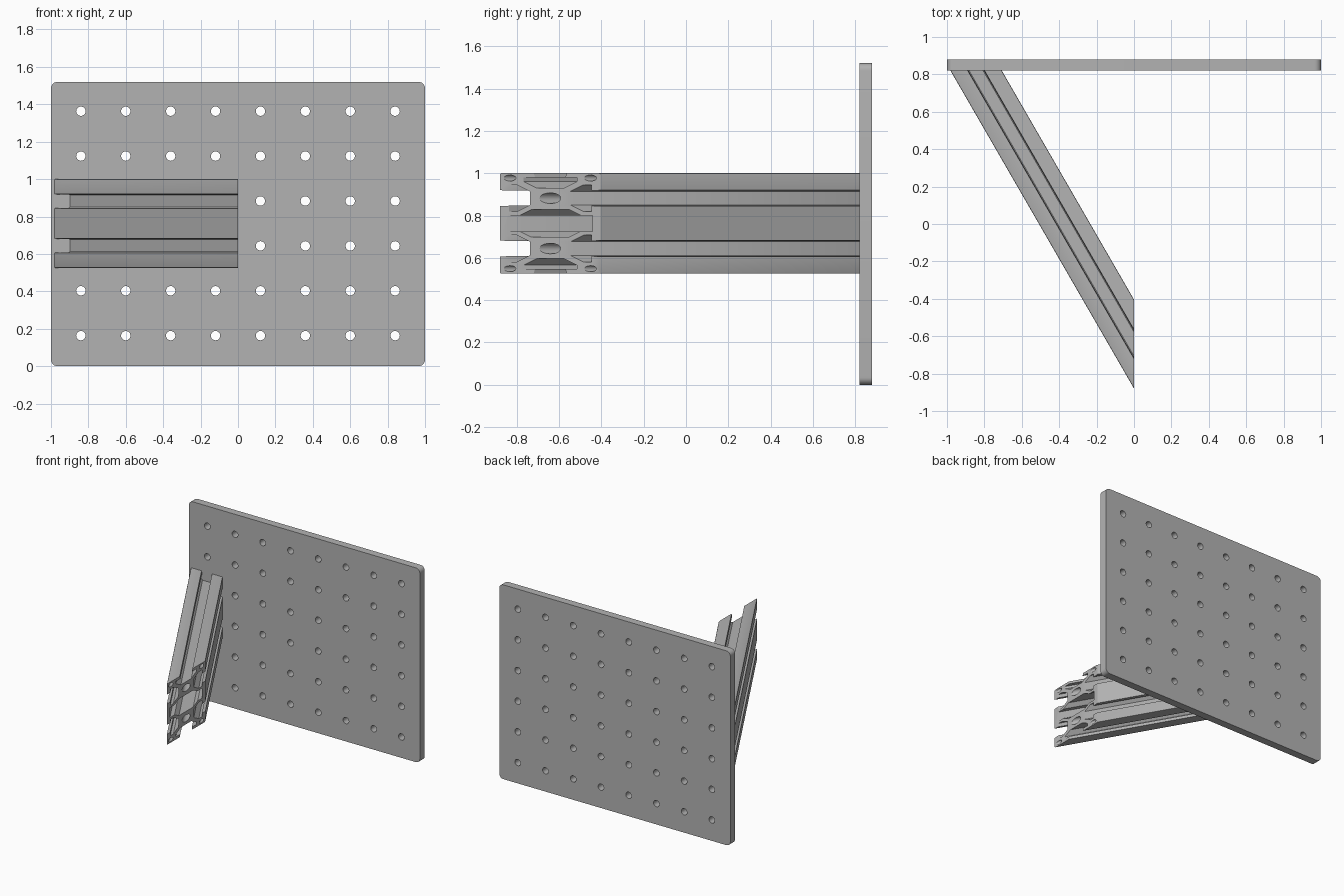
import bpy, bmesh, math
from mathutils import Vector

if "Cube" in bpy.data.objects:
    bpy.data.objects.remove(bpy.data.objects["Cube"])

grey = bpy.data.materials.new("grey")
grey.diffuse_color = (0.45, 0.45, 0.45, 1)
grey.use_nodes = True
grey.node_tree.nodes["Principled BSDF"].inputs["Base Color"].default_value = grey.diffuse_color


def circle(cx, cy, r, n=24):
    return [(cx + r * math.cos(2 * math.pi * i / n), cy + r * math.sin(2 * math.pi * i / n)) for i in range(n)]


def mirror4(quarter):
    """Mirror a quarter outline (top middle to right middle) into a closed loop."""
    half = quarter + [(u, -v) for u, v in reversed(quarter)]
    return half + [(-u, v) for u, v in reversed(half)]


def prism(name, loops, place):
    """Extrude nested 2D loops; place(u, v, end) sets each final point."""
    cu = bpy.data.curves.new(name + "_profile", 'CURVE')
    cu.dimensions, cu.fill_mode, cu.extrude = '2D', 'BOTH', 1
    for loop in loops:
        s = cu.splines.new('POLY')
        s.points.add(len(loop) - 1)
        for p, (u, v) in zip(s.points, loop):
            p.co = (u, v, 0, 1)
        s.use_cyclic_u = True
    tmp = bpy.data.objects.new(name + "_profile", cu)
    bpy.context.collection.objects.link(tmp)
    bpy.context.view_layer.update()
    dg = bpy.context.evaluated_depsgraph_get()
    me = bpy.data.meshes.new_from_object(tmp.evaluated_get(dg))
    bpy.data.objects.remove(tmp)
    bm = bmesh.new()
    bm.from_mesh(me)
    bmesh.ops.remove_doubles(bm, verts=bm.verts, dist=1e-5)
    for v in bm.verts:
        v.co = place(v.co.x, v.co.y, v.co.z > 0)
    bmesh.ops.recalc_face_normals(bm, faces=bm.faces)
    bm.to_mesh(me)
    bm.free()
    me.materials.clear()
    me.materials.append(grey)
    ob = bpy.data.objects.new(name, me)
    bpy.context.collection.objects.link(ob)
    return ob


def smooth(ob):
    bpy.ops.object.select_all(action='DESELECT')
    ob.select_set(True)
    bpy.context.view_layer.objects.active = ob
    bpy.ops.object.shade_smooth_by_angle(angle=math.radians(30))


# Perforated plate with rounded corners
W, H, R = 1.0, 1.52, 0.035
outline = []
for cx, cz, a0 in ((W - R, H - R, 0), (R - W, H - R, 90), (R - W, R, 180), (W - R, R, 270)):
    for i in range(7):
        a = math.radians(a0 + 15 * i)
        outline.append((cx + R * math.cos(a), cz + R * math.sin(a)))
holes = [circle(-0.84 + 0.24 * i, 0.163 + 0.24 * j, 0.025) for i in range(8) for j in range(6)]
plate = prism("perforated_plate", [outline] + holes,
              lambda u, v, end: Vector((u, 0.88 if end else 0.82, v)))
smooth(plate)

# Slotted double rail: section in millimetres, u across, v up
MM, YC, ZC = 0.0119, -0.642, 0.763
rail_quarter = [(2.7, 14), (5.3, 16.6), (5.3, 18.2), (3, 18.2), (3.3, 20), (9.5, 20), (9.85, 19.85),
                (10, 19.5), (10, 13.2), (8.2, 13), (8.2, 15.3), (6.6, 15.3), (4, 12.7), (4, 7.3),
                (6.6, 4.7), (8.2, 4.7), (8.2, 7), (10, 6.8)]
cavity_quarter = [(3.7, 5.5), (6, 3.2), (8.4, 3.2)]
loops = [mirror4(rail_quarter), mirror4(cavity_quarter)]
loops += [circle(0, s * 10, 2.1) for s in (1, -1)]
loops += [circle(a * 8, b * 18, 1.2, 16) for a in (1, -1) for b in (1, -1)]
S, C = 0.5, math.sqrt(3) / 2


def place_rail(u, v, end):
    # One end is trimmed flush with x = 0, the other against the plate
    u *= MM
    t = -C * u / S if end else (YC + S * u - 0.82) / C
    return Vector((C * u + S * t, YC + S * u - C * t, ZC + v * MM))


rail = prism("slotted_rail", loops, place_rail)

# Drilled screw holes, square to each trimmed end
for s in (1, -1):
    z = ZC + s * 10 * MM
    for name, place in (("plate_drill", lambda u, v, e: Vector((-0.84 + u, 0.9 if e else 0.4, z + v))),
                        ("end_drill", lambda u, v, e: Vector((0.1 if e else -0.3, YC + u, z + v)))):
        drill = prism(name, [circle(0, 0, 0.044)], place)
        drill.hide_render = True
        drill.hide_set(True)
        m = rail.modifiers.new(name, 'BOOLEAN')
        m.object, m.operation, m.solver = drill, 'DIFFERENCE', 'EXACT'
bpy.context.view_layer.update()
dg = bpy.context.evaluated_depsgraph_get()
cut = bpy.data.meshes.new_from_object(rail.evaluated_get(dg))
rail.modifiers.clear()
rail.data = cut
for ob in [o for o in bpy.data.objects if "drill" in o.name]:
    bpy.data.objects.remove(ob)
smooth(rail)
